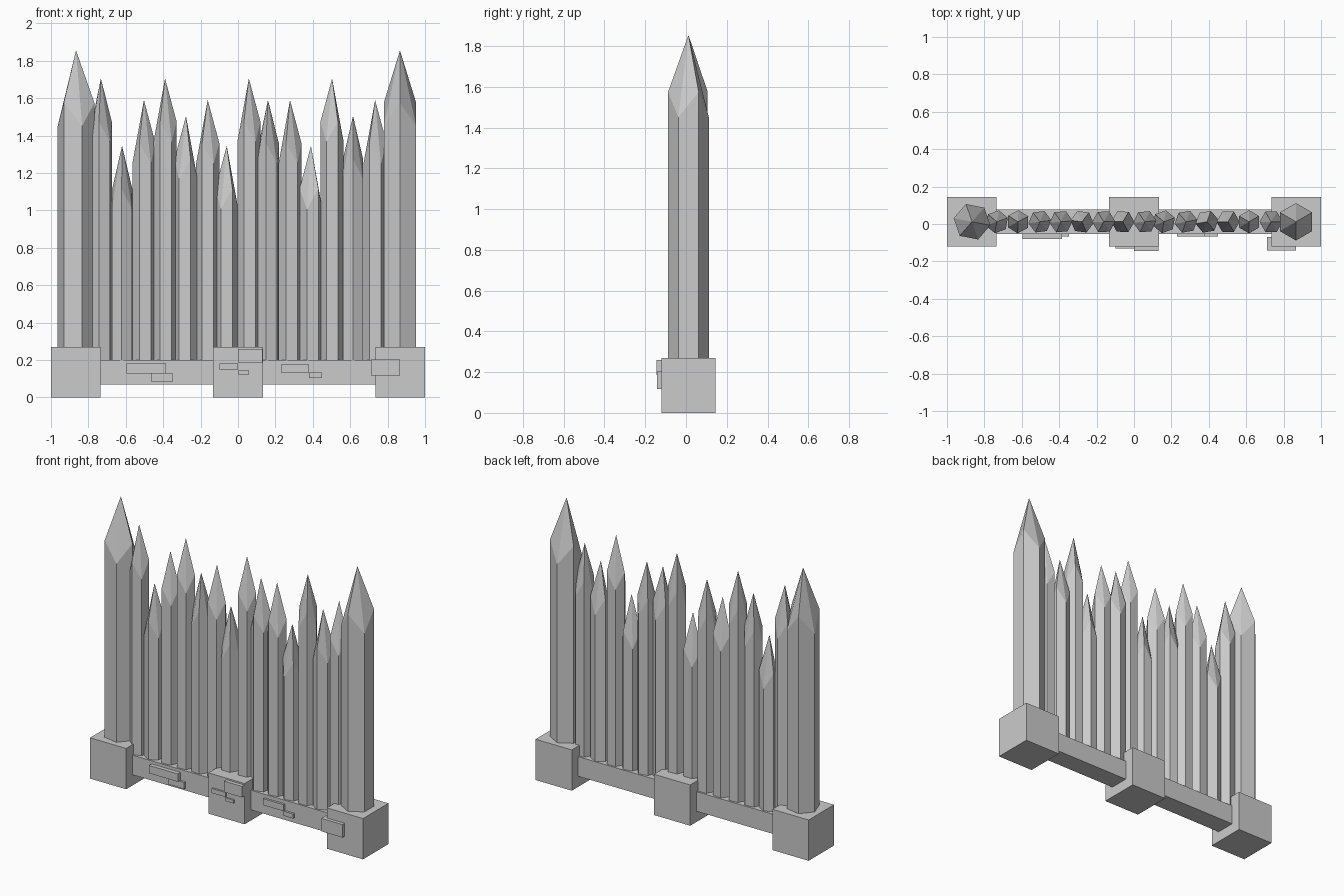
import bpy, bmesh
from math import radians, cos, sin

if "Cube" in bpy.data.objects:
    bpy.data.objects.remove(bpy.data.objects["Cube"])


def finish(name, bm):
    bmesh.ops.recalc_face_normals(bm, faces=bm.faces)
    mesh = bpy.data.meshes.new(name)
    bm.to_mesh(mesh)
    bm.free()
    obj = bpy.data.objects.new(name, mesh)
    bpy.context.collection.objects.link(obj)
    return obj


def box(name, x0, x1, y0, y1, z0, z1):
    bm = bmesh.new()
    bmesh.ops.create_cube(bm, size=1)
    for v in bm.verts:
        v.co.x = x1 if v.co.x > 0 else x0
        v.co.y = y1 if v.co.y > 0 else y0
        v.co.z = z1 if v.co.z > 0 else z0
    return finish(name, bm)


def stake(name, x, tip, r, angle, high, low, base):
    """Six-sided pole whose point starts at alternating high and low corners."""
    bm = bmesh.new()
    y = 0.012
    bottom, top = [], []
    for i in range(6):
        a = radians(angle + 60 * i)
        px, py = x + r * cos(a), y + r * sin(a)
        bottom.append(bm.verts.new((px, py, base)))
        top.append(bm.verts.new((px, py, tip - (low if i % 2 else high))))
    apex = bm.verts.new((x, y, tip))
    bm.faces.new(bottom[::-1])
    for i in range(6):
        j = (i + 1) % 6
        bm.faces.new((bottom[i], bottom[j], top[j], top[i]))
        bm.faces.new((top[i], top[j], apex))
    return finish(name, bm)


# Stone footings and the low wall between them
for side, x in (("left", -0.8675), ("middle", 0.0), ("right", 0.8675)):
    box(f"{side}_footing", x - 0.1325, x + 0.1325, -0.12, 0.145, 0, 0.27)
box("low_wall", -0.87, 0.87, -0.053, 0.078, 0.07, 0.2)

# Large end posts
stake("left_post", -0.866, 1.855, 0.1, -11, 0.28, 0.405, 0.2)
stake("right_post", 0.866, 1.855, 0.1, 30, 0.28, 0.405, 0.2)

# Row of stakes: x, tip height, rotation
stakes = [
    (-0.733, 1.705, 20), (-0.62, 1.345, 28), (-0.503, 1.59, 7),
    (-0.39, 1.705, 5), (-0.278, 1.505, 53), (-0.162, 1.59, 1),
    (-0.06, 1.345, 59), (0.058, 1.705, 5), (0.16, 1.59, 20),
    (0.278, 1.59, 10), (0.39, 1.345, 70), (0.503, 1.705, 60),
    (0.615, 1.505, 30), (0.733, 1.59, 0),
]
for n, (x, tip, angle) in enumerate(stakes, 1):
    stake(f"stake_{n}", x, tip, 0.062, angle, 0.23, 0.34, 0.15)

# Raised bricks on the front: x range, y range, z range
bricks = [
    (-0.595, -0.385, -0.08, -0.04, 0.128, 0.18),
    (-0.465, -0.348, -0.067, -0.04, 0.085, 0.128),
    (-0.10, 0.0, -0.132, -0.1, 0.15, 0.18),
    (0.0, 0.13, -0.145, -0.1, 0.187, 0.26),
    (0.0, 0.06, -0.132, -0.1, 0.123, 0.144),
    (0.23, 0.38, -0.067, -0.04, 0.133, 0.176),
    (0.38, 0.45, -0.067, -0.04, 0.103, 0.133),
    (0.71, 0.865, -0.143, -0.07, 0.117, 0.203),
]
for n, b in enumerate(bricks, 1):
    box(f"brick_{n}", *b)
